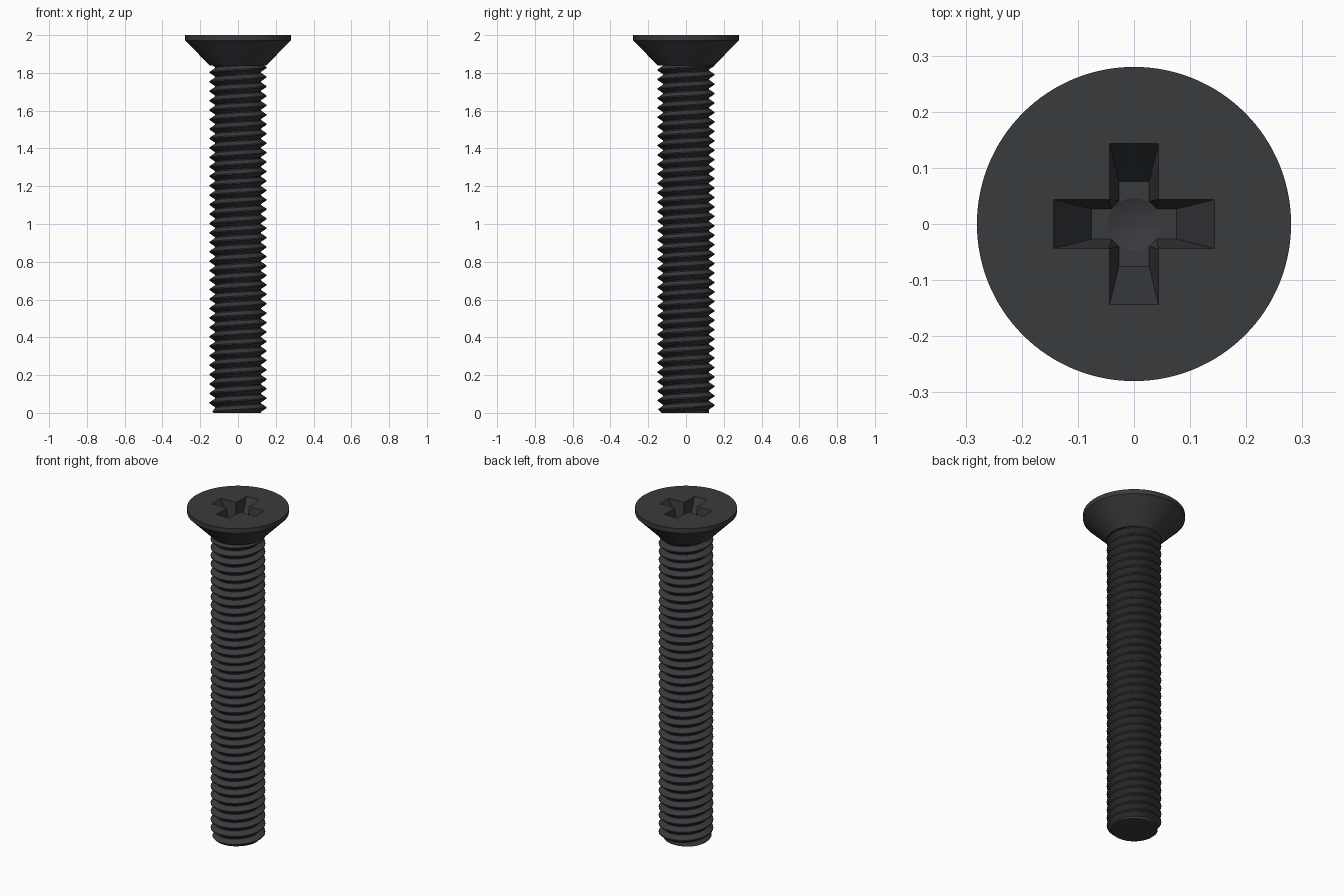
import bpy, bmesh
from math import cos, sin, pi, radians

if "Cube" in bpy.data.objects:
    bpy.data.objects.remove(bpy.data.objects["Cube"])

mat = bpy.data.materials.new("black_steel")
mat.diffuse_color = (0.042, 0.043, 0.048, 1)
mat.use_nodes = True
mat.node_tree.nodes["Principled BSDF"].inputs["Base Color"].default_value = mat.diffuse_color

PITCH, R_OUT, R_ROOT = 0.05, 0.15, 0.122
HEAD_Z, TOP_Z = 1.84, 2.0
SEG = 64


def finish(name, bm, angle):
    bmesh.ops.recalc_face_normals(bm, faces=bm.faces)
    me = bpy.data.meshes.new(name)
    bm.to_mesh(me)
    bm.free()
    me.materials.append(mat)
    ob = bpy.data.objects.new(name, me)
    bpy.context.collection.objects.link(ob)
    bpy.ops.object.select_all(action='DESELECT')
    ob.select_set(True)
    bpy.context.view_layer.objects.active = ob
    bpy.ops.object.shade_smooth_by_angle(angle=radians(angle))


# Threaded shank: a V profile swept along a right-handed helix, trimmed flat at both ends
profile = [(R_ROOT, 0), (R_ROOT, 0.006), (R_OUT, 0.025), (R_OUT, 0.031), (R_ROOT, PITCH)]
bm = bmesh.new()
prev = None
for n in range((int(HEAD_Z / PITCH) + 4) * SEG + 1):
    a = 2 * pi * n / SEG
    row = []
    for r, dz in profile:
        z = -2 * PITCH + PITCH * n / SEG + dz
        r = min(r, max(R_ROOT, 0.13 + z))      # chamfered tip
        row.append(bm.verts.new((r * cos(a), r * sin(a), z)))
    if prev:
        for k in range(len(row) - 1):
            bm.faces.new((prev[k], row[k], row[k + 1], prev[k + 1]))
    prev = row
bmesh.ops.remove_doubles(bm, verts=bm.verts, dist=1e-5)
for z, nz in ((0, -1), (HEAD_Z + 0.003, 1)):
    geom = bm.verts[:] + bm.edges[:] + bm.faces[:]
    cut = bmesh.ops.bisect_plane(bm, geom=geom, plane_co=(0, 0, z), plane_no=(0, 0, nz), clear_outer=True)
    edges = [e for e in cut["geom_cut"] if isinstance(e, bmesh.types.BMEdge)]
    bmesh.ops.contextual_create(bm, geom=edges)
finish("threaded_shank", bm, 25)


# Countersunk head with its cross recess
def circle(r, z, n):
    return [(r * cos(2 * pi * i / n), r * sin(2 * pi * i / n), z) for i in range(n)]


def cross(length, width, corner, z):
    pts = []
    for q in range(4):
        for x, y in [(length, -width), (length, width), (corner, width), (width, corner)]:
            for _ in range(q):
                x, y = -y, x
            pts.append((x, y, z))
    return pts


def ring(bm, pts):
    vs = [bm.verts.new(p) for p in pts]
    for i, v in enumerate(vs):
        bm.edges.new((v, vs[(i + 1) % len(vs)]))
    return vs


def bridge(bm, a, b):
    for i in range(len(a)):
        j = (i + 1) % len(a)
        bm.faces.new((a[i], a[j], b[j], b[i]))


def fill_between(bm, *rings):
    """Flat face between an outer and an inner ring."""
    edges = [bm.edges.get((r[i - 1], r[i])) for r in rings for i in range(len(r))]
    bmesh.ops.triangle_fill(bm, use_beauty=True, use_dissolve=False, edges=edges, normal=(0, 0, 1))


FLOOR = TOP_Z - 0.13
bm = bmesh.new()
base, rim, edge = [ring(bm, circle(r, z, 128)) for r, z in ((0.15, HEAD_Z), (0.28, 1.972), (0.28, TOP_Z))]
mouth = ring(bm, cross(0.1435, 0.0435, 0.0445, TOP_Z))
floor = ring(bm, cross(0.076, 0.027, 0.040, FLOOR))
pit = ring(bm, circle(0.0465, FLOOR, 48))
bm.faces.new(base[::-1])
bridge(bm, base, rim)
bridge(bm, rim, edge)
fill_between(bm, edge, mouth)
bridge(bm, mouth, floor)
fill_between(bm, floor, pit)
apex = bm.verts.new((0, 0, FLOOR - 0.018))
for i in range(48):
    bm.faces.new((pit[i - 1], pit[i], apex))
finish("countersunk_head", bm, 20)
